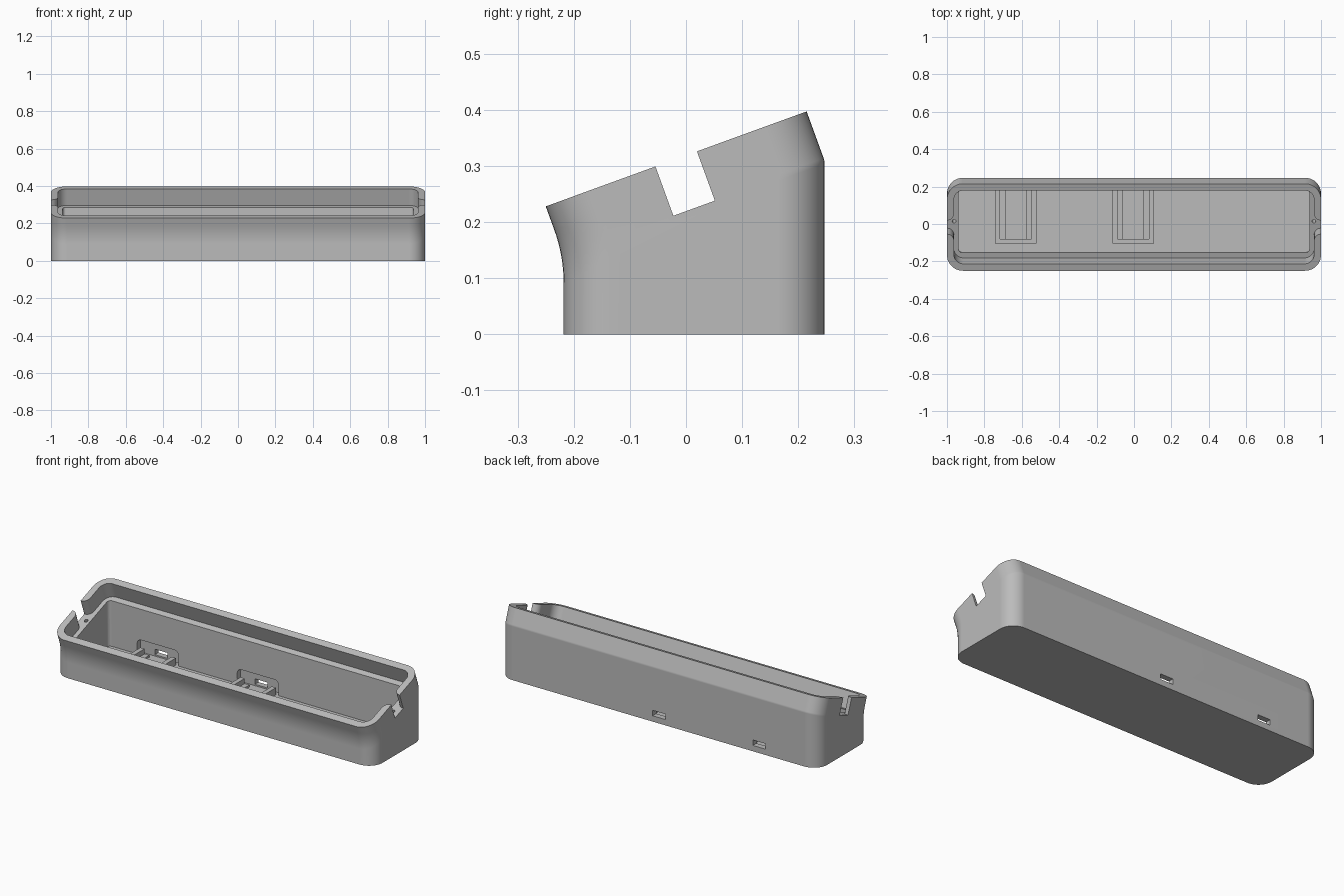
import bpy, bmesh, math
from mathutils import Vector

cube = bpy.data.objects.get("Cube")
if cube:
    bpy.data.objects.remove(cube, do_unlink=True)

TILT = math.radians(20)
NORMAL = Vector((0, -math.sin(TILT), math.cos(TILT)))
FRONT, BACK, BEND_Z, NECK = -0.218, 0.247, 0.14, 0.0935
DEPTH = BACK - FRONT
MID = (FRONT + BACK) / 2

grey = bpy.data.materials.new("warm_grey_plastic")
grey.use_nodes = True
grey.diffuse_color = (0.5, 0.5, 0.5, 1)
grey.node_tree.nodes["Principled BSDF"].inputs["Base Color"].default_value = (0.5, 0.5, 0.5, 1)


def rounded_rect(hx, y0, y1, r, steps=10):
    """Plan outline as (x, y) pairs, counter-clockwise."""
    pts = []
    corners = [(hx - r, y1 - r), (r - hx, y1 - r), (r - hx, y0 + r), (hx - r, y0 + r)]
    for q, (cx, cy) in enumerate(corners):
        for i in range(steps + 1):
            a = math.pi / 2 * (q + i / steps)
            pts.append((cx + r * math.cos(a), cy + r * math.sin(a)))
    return pts


def on_slope(x, y, lift=0.0):
    """Point above the sloping plane where the body bends forward."""
    return Vector((x, y, BEND_Z + (y - FRONT) * math.tan(TILT))) + NORMAL * lift


def loft(name, rings):
    """Closed solid through equal-length rings."""
    bm = bmesh.new()
    loops = [[bm.verts.new(p) for p in ring] for ring in rings]
    n = len(loops[0])
    for a, b in zip(loops, loops[1:]):
        for i in range(n):
            j = (i + 1) % n
            bm.faces.new((a[i], a[j], b[j], b[i]))
    bm.faces.new(loops[0][::-1])
    bm.faces.new(loops[-1])
    bmesh.ops.recalc_face_normals(bm, faces=bm.faces)
    mesh = bpy.data.meshes.new(name)
    bm.to_mesh(mesh)
    bm.free()
    mesh.materials.append(grey)
    ob = bpy.data.objects.new(name, mesh)
    bpy.context.collection.objects.link(ob)
    return ob


def box(name, x0, x1, y0, y1, z0, z1):
    plan = [(x0, y0), (x1, y0), (x1, y1), (x0, y1)]
    return loft(name, [[(x, y, z) for x, y in plan] for z in (z0, z1)])


def activate(ob):
    bpy.ops.object.select_all(action='DESELECT')
    ob.select_set(True)
    bpy.context.view_layer.objects.active = ob


def cut(target, cutter):
    cutter.hide_render = True
    mod = target.modifiers.new("cut", 'BOOLEAN')
    mod.operation, mod.solver, mod.object = 'DIFFERENCE', 'EXACT', cutter
    activate(target)
    bpy.ops.object.modifier_apply(modifier=mod.name)
    bpy.data.objects.remove(cutter, do_unlink=True)


# Outer body: upright base that bends forward, softly in front, crisply behind
outline = rounded_rect(1.0, FRONT, BACK, 0.085)


def bend_point(x, y, t):
    k = on_slope(x, y)
    reach = 0.005 + 0.045 * ((BACK - y) / DEPTH) ** 2
    low, high = k - Vector((0, 0, reach)), k + NORMAL * reach
    return low * (1 - t) ** 2 + k * (2 * t * (1 - t)) + high * t ** 2


rings = [[(x, y, 0) for x, y in outline]]
rings += [[bend_point(x, y, i / 8) for x, y in outline] for i in range(9)]
rings.append([on_slope(x, y, NECK) for x, y in outline])
body = loft("case_body", rings)

# Tilted recess inside the rim, leaving a ledge
plan = rounded_rect(0.963, FRONT + 0.037, BACK - 0.036, 0.05)
cut(body, loft("recess_cutter", [[on_slope(x, y, h) for x, y in plan] for h in (0, 0.2)]))

# Deep cavity below the ledge
FLOOR = 0.025
INNER_BACK = 0.185
plan = rounded_rect(0.938, -0.15, INNER_BACK, 0.02, 5)
cut(body, loft("cavity_cutter", [[(x, y, FLOOR) for x, y in plan],
                                 [on_slope(x, y, 0.01) for x, y in plan]]))

# Notches with rounded inner corners and a small screw hole at each end
HALF, R = 0.037, 0.034
half = [(0.95, HALF + R)]
for i in range(9):
    a = math.pi / 2 * i / 8
    half.append((0.963 + R - R * math.cos(a), HALF + R - R * math.sin(a)))
half.append((1.05, HALF))
profile = half + [(x, -y) for x, y in reversed(half)]
circle = [(0.01 * math.cos(i * math.pi / 8), 0.01 * math.sin(i * math.pi / 8)) for i in range(16)]
for side in (-1, 1):
    cut(body, loft("notch_cutter", [[on_slope(side * x, MID + y, h) for x, y in profile]
                                    for h in (0, 0.2)]))
    cut(body, loft("screw_cutter", [[on_slope(side * 0.962 + x, MID + y, h) for x, y in circle]
                                    for h in (-0.06, 0.02)]))

# Connector bays: wall pocket, window through the back, and board holder
for label, cx in (("right", -0.632), ("centre", -0.004)):
    # Pocket in the inner back wall with a rounded top
    arch = [(0.13, FLOOR), (0.13, 0.085)]
    arch += [(0.105 + 0.025 * math.cos(a), 0.085 + 0.025 * math.sin(a))
             for a in (math.pi / 8 * i for i in range(1, 5))]
    arch += [(-x, z) for x, z in reversed(arch)]
    cut(body, loft("pocket_cutter", [[(cx + x, y, z) for x, z in arch]
                                     for y in (INNER_BACK - 0.03, INNER_BACK + 0.03)]))
    cut(body, box("window_cutter", cx - 0.04, cx + 0.04, 0.15, 0.3, 0.033, 0.064))

    # Holder walls, end stop and inner rails
    base = FLOOR - 0.005
    for side, tag in ((-1, "right"), (1, "left")):
        xs = sorted((cx + side * 0.111, cx + side * 0.085))
        box(f"{label}_holder_{tag}_wall", *xs, -0.103, INNER_BACK + 0.002, base, 0.065)
        xs = sorted((cx + side * 0.086, cx + side * 0.055))
        box(f"{label}_holder_{tag}_rail", *xs, -0.081, INNER_BACK + 0.002, base, 0.036)
    box(f"{label}_holder_stop", cx - 0.086, cx + 0.086, -0.103, -0.081, base, 0.065)

# Smooth shading with crisp edges
activate(body)
bpy.ops.object.shade_smooth_by_angle(angle=math.radians(18))
weighted = body.modifiers.new("weighted_normals", 'WEIGHTED_NORMAL')
weighted.keep_sharp = True
